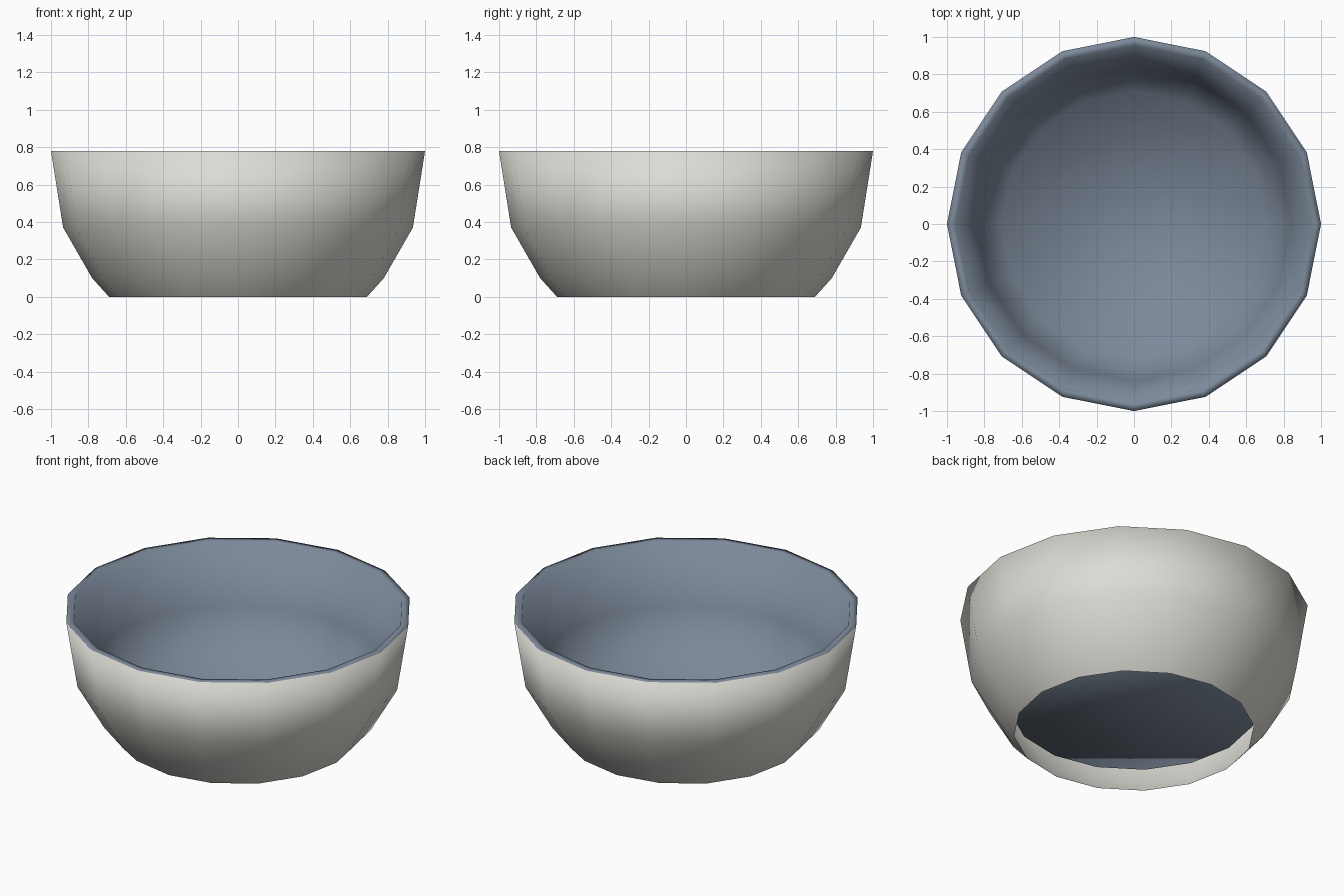
import bpy
import bmesh
from math import cos, sin, tau

cube = bpy.data.objects.get("Cube")
if cube:
    bpy.data.objects.remove(cube, do_unlink=True)

SIDES = 16


def make_material(name, color):
    mat = bpy.data.materials.new(name)
    mat.use_nodes = True
    mat.diffuse_color = color
    bsdf = next(n for n in mat.node_tree.nodes if n.type == "BSDF_PRINCIPLED")
    bsdf.inputs["Base Color"].default_value = color
    bsdf.inputs["Roughness"].default_value = 0.7
    return mat


# Profile as (radius, height): up the outside, over the rim, down to the floor
outside = [(0.69, 0.0), (0.78, 0.10), (0.935, 0.37), (1.0, 0.78)]
inside = [(0.955, 0.78), (0.84, 0.42), (0.71, 0.15)]

bm = bmesh.new()
rings = []
for radius, height in outside + inside:
    angles = [tau * i / SIDES for i in range(SIDES)]
    rings.append([bm.verts.new((radius * cos(a), radius * sin(a), height)) for a in angles])

# Walls and rim; the foot stays open underneath
for level, (low, high) in enumerate(zip(rings, rings[1:])):
    for i in range(SIDES):
        j = (i + 1) % SIDES
        face = bm.faces.new((low[i], low[j], high[j], high[i]))
        face.material_index = 0 if level < len(outside) - 1 else 1

# Bowl floor
floor = bm.faces.new(rings[-1])
floor.material_index = 1

for face in bm.faces:
    face.smooth = True

mesh = bpy.data.meshes.new("bowl")
bm.to_mesh(mesh)
bm.free()
mesh.materials.append(make_material("warm white glaze", (0.72, 0.71, 0.66, 1)))
mesh.materials.append(make_material("slate blue glaze", (0.20, 0.25, 0.32, 1)))
bowl = bpy.data.objects.new("bowl", mesh)
bpy.context.collection.objects.link(bowl)
